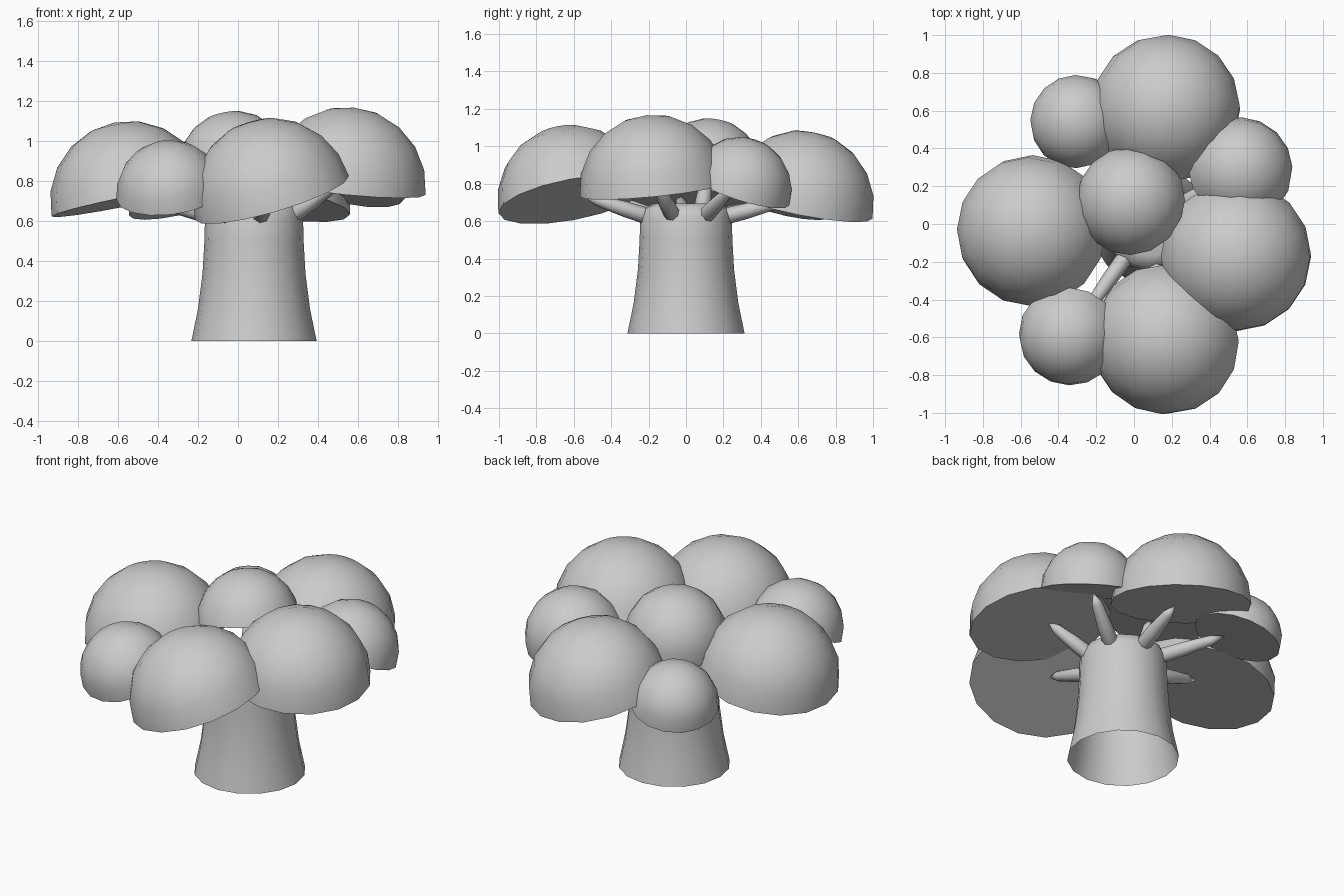
import bpy, bmesh, math
from mathutils import Vector

if "Cube" in bpy.data.objects:
    bpy.data.objects.remove(bpy.data.objects["Cube"])


def revolve(name, profile, sides, cap_start=False, cap_end=False):
    """Lathe a (radius, height) profile round z; radius 0 makes a pole."""
    bm = bmesh.new()
    rings = []
    for r, z in profile:
        if r == 0:
            rings.append([bm.verts.new((0, 0, z))])
        else:
            rings.append([bm.verts.new((r * math.cos(a), r * math.sin(a), z))
                          for a in (2 * math.pi * i / sides for i in range(sides))])
    for a, b in zip(rings, rings[1:]):
        for i in range(sides):
            j = (i + 1) % sides
            if len(a) == 1:
                bm.faces.new((a[0], b[j], b[i]))
            elif len(b) == 1:
                bm.faces.new((a[i], a[j], b[0]))
            else:
                bm.faces.new((a[i], a[j], b[j], b[i]))
    if cap_start:
        bm.faces.new(rings[0][::-1])
    if cap_end:
        bm.faces.new(rings[-1])
    mesh = bpy.data.meshes.new(name)
    bm.to_mesh(mesh)
    bm.free()
    ob = bpy.data.objects.new(name, mesh)
    bpy.context.collection.objects.link(ob)
    bpy.context.view_layer.objects.active = ob
    bpy.ops.object.select_all(action='DESELECT')
    ob.select_set(True)
    bpy.ops.object.shade_smooth_by_angle(angle=math.radians(50))
    return ob


def place(ob, loc, axis):
    ob.rotation_mode = 'QUATERNION'
    ob.rotation_quaternion = Vector((0, 0, 1)).rotation_difference(Vector(axis).normalized())
    ob.location = loc


# Trunk: flared, open at the foot, rounded shoulder
trunk = revolve("trunk", [(0.313, 0), (0.28, 0.16), (0.257, 0.34), (0.248, 0.5),
                          (0.245, 0.62), (0.225, 0.67), (0.17, 0.695)], 16, cap_end=True)
trunk.location = (0.08, 0, 0)

# Foliage domes: name, rim centre, radius, downhill slope of the rim in x and y
domes = [
    ("back_dome", (0.17, 0.61, 0.69), 0.395, (0.15, 0.20)),
    ("left_dome", (-0.54, -0.035, 0.70), 0.40, (-0.20, 0.06)),
    ("right_dome", (0.54, -0.17, 0.77), 0.40, (0.10, -0.10)),
    ("front_dome", (0.17, -0.61, 0.715), 0.40, (-0.29, -0.19)),
    ("small_back_dome", (-0.30, 0.54, 0.68), 0.25, (-0.22, 0.22)),
    ("small_right_dome", (0.56, 0.285, 0.77), 0.28, (0.22, 0.33)),
    ("small_front_dome", (-0.34, -0.585, 0.735), 0.27, (-0.12, -0.42)),
    ("crown_dome", (-0.015, 0.12, 0.86), 0.29, (-0.2, 0.2)),
]
RINGS = 5
for name, loc, r, (sx, sy) in domes:
    prof = [(r * math.cos(t), r * math.sin(t))
            for t in (math.pi / 2 * i / RINGS for i in range(RINGS))] + [(0, r)]
    place(revolve(name, prof, 16, cap_start=True), loc, (sx, sy, 1))

# Branches: tapered, rounded limbs from the trunk shoulder into each dome
for name, loc, r, slope in domes:
    out = Vector((loc[0] - 0.08, loc[1], 0))
    crown = name == "crown_dome"
    start = Vector((0.08, 0, 0.62)) + out.normalized() * (0.1 if crown else 0.19)
    end = Vector(loc) + Vector((0, 0, 0.02))
    if not crown:
        end = start.lerp(end, 0.85)
        end.z = loc[2] + 0.02
    axis = end - start
    n = axis.length
    prof = [(0, -0.04), (0.03, -0.025), (0.045, 0.02), (0.042, n * 0.4),
            (0.03, n * 0.8), (0, n)]
    place(revolve(name.replace("dome", "branch"), prof, 8), start, axis)
